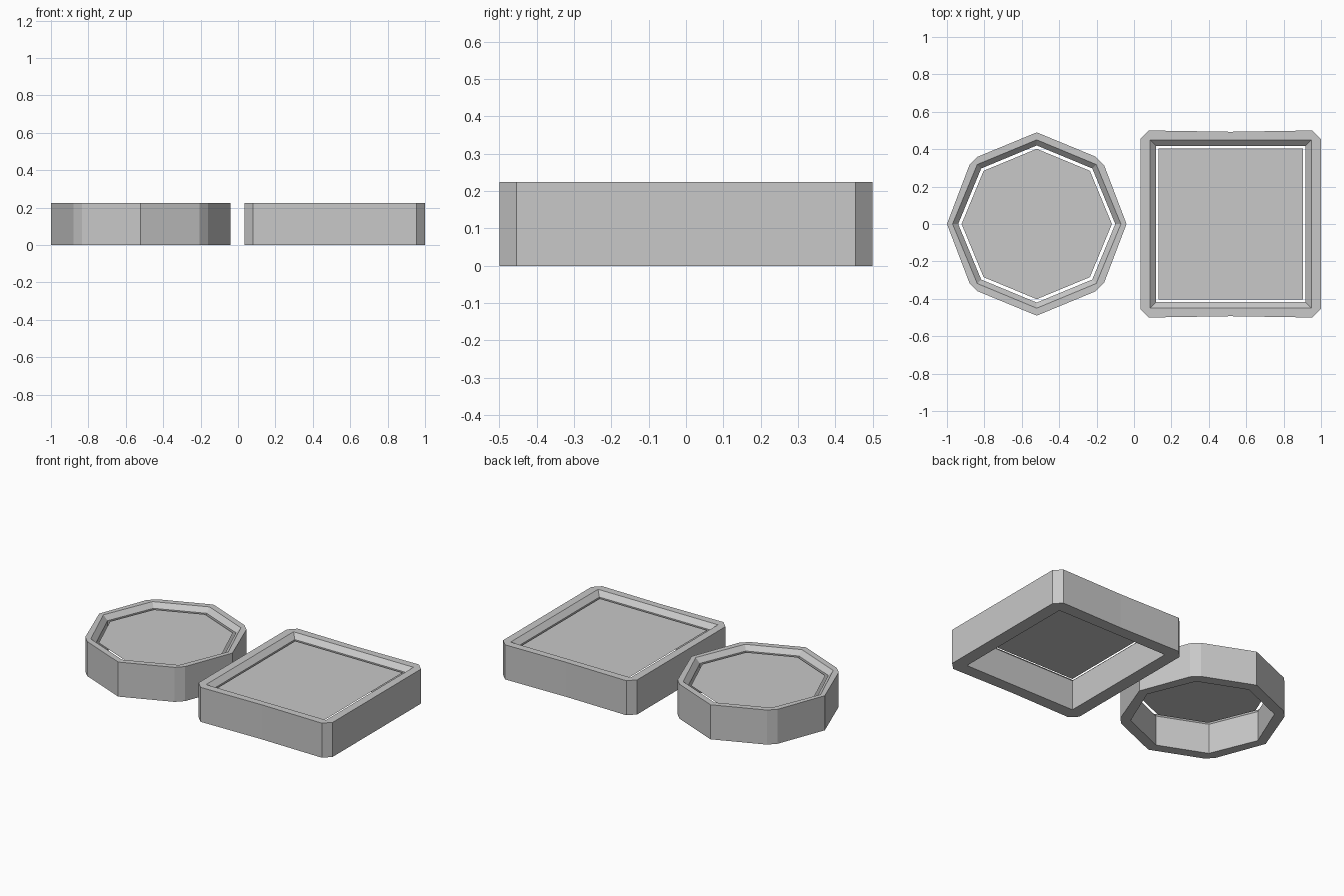
import bpy, bmesh

cube = bpy.data.objects.get("Cube")
if cube:
    bpy.data.objects.remove(cube, do_unlink=True)

HEIGHT = 0.225
LEDGE = 0.195

grey = bpy.data.materials.new("plain_grey")
grey.use_nodes = True
colour = (0.58, 0.58, 0.58, 1)
grey.diffuse_color = colour
grey.node_tree.nodes["Principled BSDF"].inputs["Base Color"].default_value = colour


def outline(mid_x, mid_y, corner_x, corner_y, cut=0):
    """Closed twelve-point loop mirrored from one quadrant, with cut corners."""
    a, b = (corner_x, corner_y - cut), (corner_x - cut, corner_y)
    return [(mid_x, 0), a, b, (0, mid_y),
            (-b[0], b[1]), (-a[0], a[1]), (-mid_x, 0), (-a[0], -a[1]),
            (-b[0], -b[1]), (0, -mid_y), (b[0], -b[1]), (a[0], -a[1])]


def finish(name, bm, x):
    bmesh.ops.remove_doubles(bm, verts=bm.verts[:], dist=0.0005)
    mesh = bpy.data.meshes.new(name)
    bm.to_mesh(mesh)
    bm.free()
    mesh.materials.append(grey)
    obj = bpy.data.objects.new(name, mesh)
    obj.location.x = x
    bpy.context.collection.objects.link(obj)


def rim(name, x, outer, lip, inner):
    """Hollow ring: outer wall, flat top, sloped lip, inner wall, base."""
    bm = bmesh.new()
    section = [(outer, 0), (outer, HEIGHT), (lip, HEIGHT), (inner, LEDGE), (inner, 0)]
    loops = [[bm.verts.new((px, py, z)) for px, py in pts] for pts, z in section]
    for k, low in enumerate(loops):
        high = loops[(k + 1) % len(loops)]
        for i in range(len(low)):
            j = (i + 1) % len(low)
            bm.faces.new((low[i], low[j], high[j], high[i]))
    finish(name, bm, x)


def panel(name, x, pts):
    """Single flat sheet set just below the rim's top."""
    bm = bmesh.new()
    bmesh.ops.remove_doubles(bm, verts=bm.verts[:], dist=0.0005)
    bm.faces.new([bm.verts.new((px, py, LEDGE)) for px, py in pts])
    finish(name, bm, x)


def octagon(r):
    return outline(r, r, r * 0.707, r * 0.707)


def rectangle(hx, hy):
    return outline(hx, hy, hx, hy)


# Eight-sided tray on the model's right
rim("octagon_rim", -0.52, outline(0.48, 0.49, 0.36, 0.36, 0.045),
    octagon(0.45), octagon(0.42))
panel("octagon_panel", -0.52, octagon(0.402))

# Square tray on the model's left
rim("square_rim", 0.517, outline(0.483, 0.493, 0.483, 0.5, 0.046),
    rectangle(0.432, 0.45), rectangle(0.4, 0.418))
panel("square_panel", 0.517, rectangle(0.387, 0.403))
